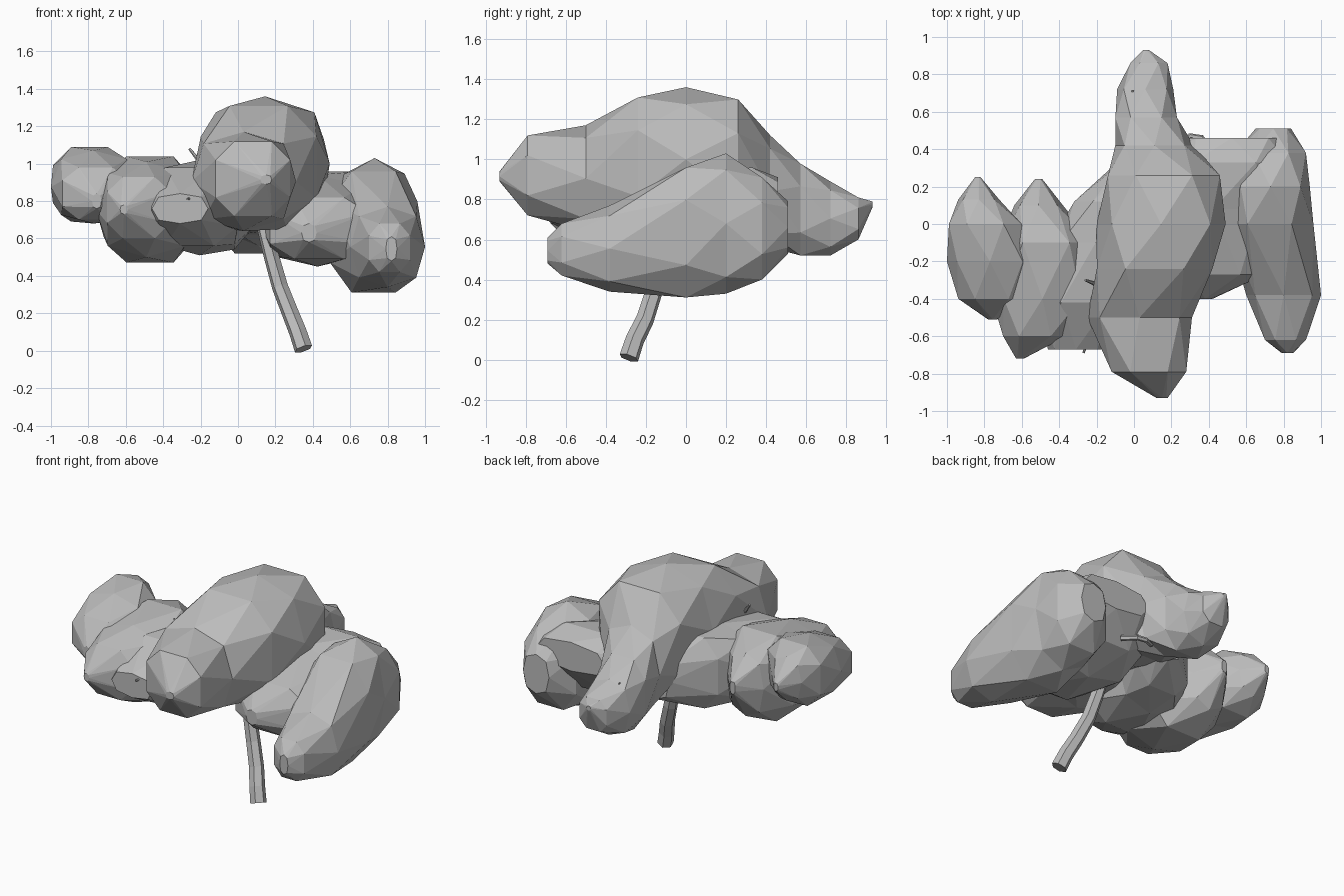
import bpy, bmesh
from math import cos, sin, pi, copysign

cube = bpy.data.objects.get("Cube")
if cube:
    bpy.data.objects.remove(cube)


def make_material(name, value):
    mat = bpy.data.materials.new(name)
    mat.use_nodes = True
    color = (value, value, value, 1)
    mat.diffuse_color = color
    mat.node_tree.nodes["Principled BSDF"].inputs["Base Color"].default_value = color
    return mat


GREY = make_material("plain grey", 0.5)
SIDES = 8


def boxy(value):
    """Push a sine or cosine outwards for a fuller, squarer section."""
    return copysign(abs(value) ** 0.78, value)


def foliage(name, stations):
    """Faceted lump skinned along y; each station is (y, x min, x max, z min, z max)."""
    bm = bmesh.new()
    rings = []
    for row, (y, left, right, low, high) in enumerate(stations):
        ring = []
        for k in range(SIDES):
            # every second ring is turned half a step, so the skin becomes triangles
            angle = 2 * pi * (k + row % 2 / 2) / SIDES
            swell = 1.06 if row % 2 else 1.0
            x = (left + right) / 2 + (right - left) / 2 * swell * boxy(cos(angle))
            z = (low + high) / 2 + (high - low) / 2 * swell * boxy(sin(angle))
            ring.append(bm.verts.new((x, y, z)))
        rings.append(ring)
    for row in range(len(rings) - 1):
        a, b = rings[row], rings[row + 1]
        for k in range(SIDES):
            n = (k + 1) % SIDES
            if row % 2 == 0:
                bm.faces.new((a[k], a[n], b[k]))
                bm.faces.new((a[n], b[n], b[k]))
            else:
                bm.faces.new((a[k], a[n], b[n]))
                bm.faces.new((a[k], b[n], b[k]))
    bm.faces.new(rings[0])
    bm.faces.new(rings[-1])
    bmesh.ops.recalc_face_normals(bm, faces=bm.faces[:])
    mesh = bpy.data.meshes.new(name)
    bm.to_mesh(mesh)
    bm.free()
    mesh.materials.append(GREY)
    obj = bpy.data.objects.new(name, mesh)
    bpy.context.collection.objects.link(obj)
    return obj


def limb(name, points, radius, taper=1.0):
    """Woody limb along a path, thinning towards its end."""
    curve = bpy.data.curves.new(name, "CURVE")
    curve.dimensions = "3D"
    curve.bevel_depth = radius
    curve.bevel_resolution = 1
    curve.use_fill_caps = True
    spline = curve.splines.new("POLY")
    spline.points.add(len(points) - 1)
    for i, (point, co) in enumerate(zip(spline.points, points)):
        point.co = (*co, 1)
        point.radius = 1 + (taper - 1) * i / (len(points) - 1)
    spline.use_smooth = False
    curve.materials.append(GREY)
    obj = bpy.data.objects.new(name, curve)
    bpy.context.collection.objects.link(obj)
    return obj


# Main crown with its front and back lobes
foliage("crown_centre", [
    (-.93, .12, .18, .89, .94),
    (-.79, -.12, .28, .72, 1.12),
    (-.5, -.25, .31, .64, 1.17),
    (-.24, -.2, .42, .65, 1.31),
    (0, -.2, .49, .64, 1.36),
    (.26, -.14, .46, .62, 1.3),
    (.42, -.1, .32, .56, 1.12),
    (.57, -.1, .23, .52, .98),
    (.72, -.09, .21, .52, .89),
    (.86, -.02, .18, .6, .81),
    (.93, .05, .08, .76, .79),
])

# Lumps on the +x side
foliage("crown_left_outer", [
    (-.69, .79, .85, .48, .61),
    (-.62, .7, .92, .42, .68),
    (-.38, .6, 1, .34, .77),
    (0, .49, .96, .31, .96),
    (.2, .52, .94, .33, 1.03),
    (.38, .54, .92, .4, .91),
    (.51, .65, .84, .53, .79),
])
foliage("crown_left_inner", [
    (-.4, .34, .42, .58, .68),
    (-.27, .17, .7, .49, .82),
    (.08, .1, .75, .45, .94),
    (.33, .15, .82, .56, .96),
    (.46, .27, .78, .72, .91),
])

# Lumps on the -x side
foliage("crown_right_inner", [
    (-.67, -.46, -.16, .68, .84),
    (-.42, -.52, 0, .56, .98),
    (-.1, -.45, .04, .51, 1.02),
    (.12, -.32, .08, .54, 1.01),
    (.32, -.1, .1, .62, .9),
])
foliage("crown_right_middle", [
    (-.72, -.63, -.59, .73, .78),
    (-.6, -.7, -.36, .6, .93),
    (-.4, -.76, -.22, .5, 1.01),
    (-.1, -.72, -.22, .47, 1.04),
    (.1, -.64, -.38, .56, .98),
    (.24, -.53, -.49, .76, .84),
])
foliage("crown_right_outer", [
    (-.51, -.78, -.73, .76, .84),
    (-.4, -.94, -.58, .7, .98),
    (-.2, -1, -.54, .68, 1.07),
    (0, -.99, -.6, .69, 1.09),
    (.13, -.94, -.72, .76, 1.05),
    (.25, -.85, -.82, .87, .92),
])

# Bent trunk, running up into the crown
limb("trunk", [(.35, -.285, .01), (.32, -.255, .1), (.28, -.205, .2),
               (.225, -.16, .34), (.18, -.135, .5), (.13, -.115, .7)], .05, .8)

# Twigs poking through the foliage
limb("twig_top", [(-.18, -.33, .98), (-.26, -.3, 1.08)], .014, .5)
limb("twig_front", [(-.24, -.6, .82), (-.27, -.69, .81)], .01, .6)
limb("twig_back", [(.03, .71, .8), (-.01, .71, .88)], .008, .6)
limb("twig_under", [(.42, .38, .59), (.36, .46, .58), (.3, .47, .58), (.22, .42, .6)], .018, .8)
